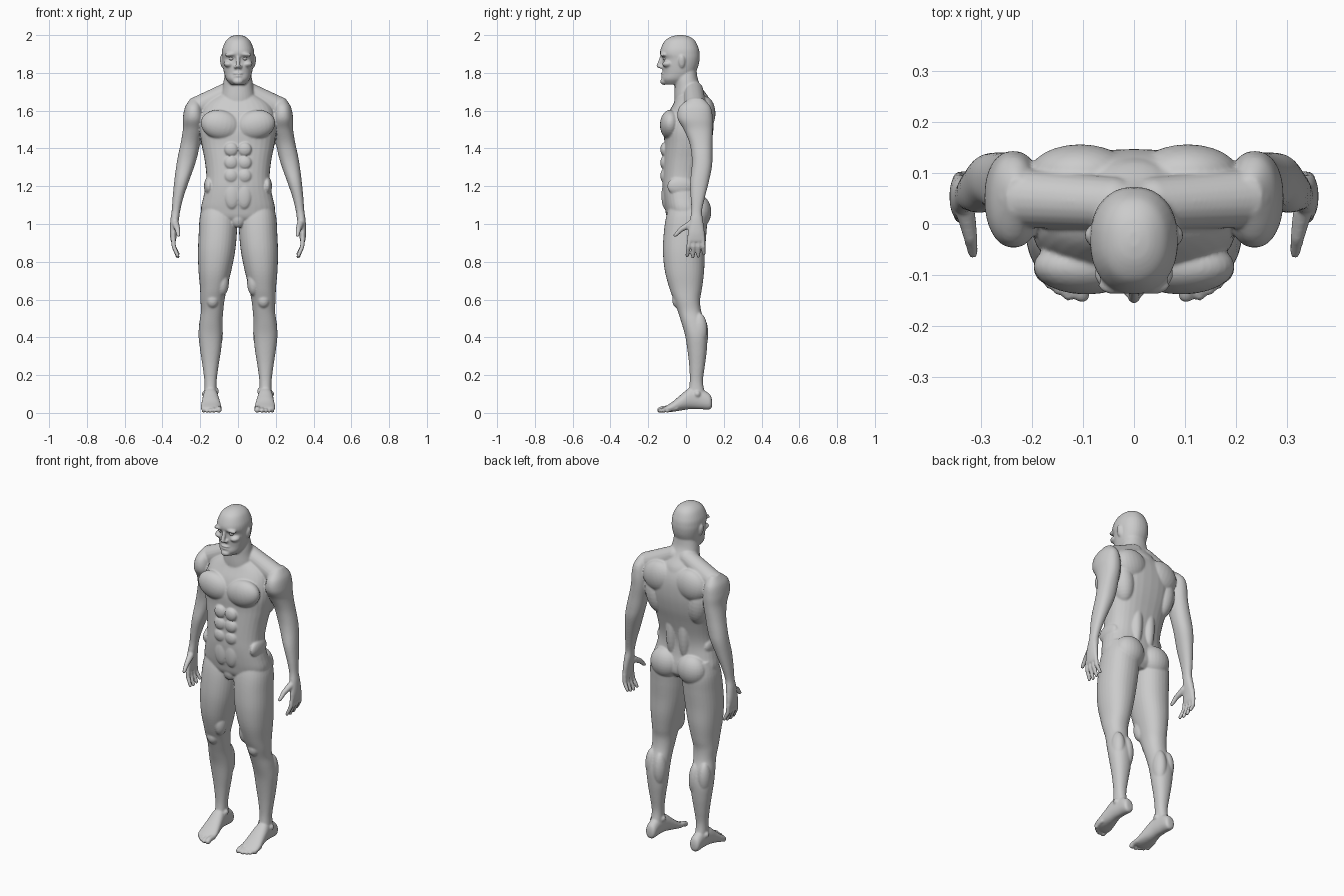
import bpy, bmesh, math
from mathutils import Vector, Matrix

SEG = 32


def power(v, e):
    return math.copysign(abs(v) ** e, v)


def spline(rows, steps=5):
    """Catmull-Rom interpolation between the listed cross-sections."""
    out = []
    for i in range(len(rows) - 1):
        a, b, c, d = (rows[max(0, min(len(rows) - 1, i + k))] for k in (-1, 0, 1, 2))
        for s in range(steps):
            t = s / steps
            out.append([0.5 * (2 * q + (r - p) * t + (2 * p - 5 * q + 4 * r - w) * t * t
                               + (3 * q - p - 3 * r + w) * t ** 3)
                        for p, q, r, w in zip(a, b, c, d)])
    return out + [rows[-1]]


def loft(bm, rows, along_y=False, n=2.2):
    """rows: (level, u0, u1, v0, v1) - bounds of a rounded section at each level."""
    rings = []
    for h, u0, u1, v0, v1 in spline(rows):
        ring = []
        for k in range(SEG):
            a = 2 * math.pi * k / SEG
            u = (u0 + u1) / 2 + (u1 - u0) / 2 * power(math.cos(a), 2 / n)
            v = (v0 + v1) / 2 + (v1 - v0) / 2 * power(math.sin(a), 2 / n)
            ring.append(bm.verts.new((u, h, v) if along_y else (u, v, h)))
        rings.append(ring)
    for r, s in zip(rings, rings[1:]):
        for k in range(SEG):
            j = (k + 1) % SEG
            bm.faces.new((r[k], r[j], s[j], s[k]))
    bm.faces.new(rings[0])
    bm.faces.new(rings[-1])


def blob(bm, c, r, tilt=0):
    """Ellipsoid muscle, tilted about the y axis."""
    m = Matrix.Translation(c) @ Matrix.Rotation(math.radians(tilt), 4, 'Y') @ Matrix.Diagonal((*r, 1))
    bmesh.ops.create_uvsphere(bm, u_segments=24, v_segments=16, radius=1, matrix=m)


def limb(bm, pts, radii):
    """Chain of tapered capsules."""
    for p, r in zip(pts, radii):
        blob(bm, p, (r, r, r))
    for p, q, r, s in zip(pts, pts[1:], radii, radii[1:]):
        p, q = Vector(p), Vector(q)
        d = q - p
        m = Matrix.Translation((p + q) / 2) @ d.to_track_quat('Z', 'Y').to_matrix().to_4x4()
        bmesh.ops.create_cone(bm, cap_ends=True, segments=20, radius1=r, radius2=s,
                              depth=d.length, matrix=m)


def finish(bm, name):
    bmesh.ops.recalc_face_normals(bm, faces=bm.faces)
    me = bpy.data.meshes.new(name)
    bm.to_mesh(me)
    bm.free()
    me.polygons.foreach_set("use_smooth", [True] * len(me.polygons))
    ob = bpy.data.objects.new(name, me)
    bpy.context.collection.objects.link(ob)
    mir = ob.modifiers.new("mirror", 'MIRROR')
    mir.use_mirror_merge = False
    return ob


def sym(rows):
    return [(z, -w, w, y0, y1) for z, w, y0, y1 in rows]


bm = bmesh.new()

# torso
loft(bm, sym([(1.69, .09, -.04, .10), (1.64, .165, -.065, .13), (1.58, .195, -.095, .145),
              (1.50, .203, -.115, .145), (1.42, .193, -.115, .132), (1.34, .177, -.12, .11),
              (1.26, .168, -.124, .09), (1.20, .171, -.125, .083), (1.14, .184, -.12, .088),
              (1.08, .196, -.111, .10), (1.03, .18, -.098, .10), (.995, .11, -.06, .07)]), n=2.4)

# neck and head
loft(bm, sym([(1.83, .06, -.05, .055), (1.77, .074, -.058, .062), (1.72, .082, -.06, .085),
              (1.67, .095, -.062, .12), (1.62, .10, -.06, .135)]))
loft(bm, sym([(2.0, .012, -.045, -.015), (1.992, .038, -.078, .018), (1.97, .064, -.112, .048),
              (1.93, .082, -.133, .067), (1.90, .086, -.137, .072), (1.875, .085, -.124, .072),
              (1.84, .081, -.125, .066), (1.80, .074, -.123, .05), (1.765, .062, -.127, .025),
              (1.738, .038, -.112, 0)]))

# face and ears
blob(bm, (.035, -.12, 1.899), (.036, .018, .012), 8)
limb(bm, [(0, -.128, 1.887), (0, -.144, 1.837)], [.009, .012])
blob(bm, (.012, -.131, 1.831), (.010, .012, .009))
blob(bm, (.05, -.096, 1.846), (.027, .03, .018), -10)
blob(bm, (0, -.121, 1.797), (.027, .013, .006))
blob(bm, (0, -.120, 1.783), (.023, .013, .007))
blob(bm, (0, -.115, 1.755), (.028, .022, .019))
blob(bm, (.086, -.022, 1.86), (.009, .017, .033), 8)

# leg
loft(bm, [(1.12, .03, .18, -.08, .09), (1.04, .006, .202, -.105, .112), (.95, .006, .208, -.118, .108),
          (.85, .016, .212, -.122, .10), (.75, .036, .209, -.112, .096), (.66, .058, .201, -.088, .085),
          (.60, .071, .199, -.066, .075), (.54, .078, .196, -.044, .08), (.48, .082, .204, -.025, .10),
          (.41, .083, .209, -.005, .113), (.33, .09, .20, .008, .11), (.25, .103, .188, .017, .10),
          (.17, .113, .178, .02, .09), (.11, .113, .178, .012, .10), (.06, .113, .178, 0, .125)])

# foot and toes
loft(bm, [(.138, .13, .16, .035, .065), (.125, .115, .175, .018, .10), (.07, .111, .18, .02, .13),
          (.02, .105, .186, .02, .132), (-.03, .095, .192, .012, .094), (-.07, .088, .197, .006, .06),
          (-.10, .087, .194, .004, .040), (-.115, .093, .18, .006, .03)], along_y=True)
for x, y, r in ((.102, -.138, .0155), (.128, -.139, .0115), (.147, -.129, .011),
                (.165, -.117, .0105), (.182, -.10, .010)):
    limb(bm, [(x, y + .05, .025), (x, y + .015, r + .007), (x, y, r)], [r, r * .95, r])

# arm and palm
loft(bm, [(1.665, .205, .25, .02, .09), (1.62, .19, .28, -.035, .13), (1.56, .18, .292, -.045, .142),
          (1.50, .185, .292, -.012, .142), (1.43, .20, .303, .018, .14), (1.36, .215, .318, .03, .14),
          (1.30, .233, .328, .03, .137), (1.22, .262, .338, .022, .12), (1.14, .289, .346, .025, .10),
          (1.07, .306, .351, .028, .085), (1.02, .313, .358, .02, .09), (.96, .323, .361, .01, .098),
          (.92, .327, .358, .008, .10), (.905, .332, .354, .014, .094)])

# fingers and thumb
for y0, y1, z in ((.02, .006, .832), (.044, .036, .826), (.067, .066, .83), (.089, .095, .842)):
    limb(bm, [(.343, y0, .93), (.34, (y0 + y1) / 2, .88), (.319, y1, z)], [.012, .0115, .0095])
limb(bm, [(.33, .025, 1.0), (.32, -.025, .972), (.315, -.057, .94)], [.019, .014, .010])

# shoulder slope
limb(bm, [(.04, .04, 1.705), (.215, .05, 1.617)], [.052, .058])

# muscles: chest, back, flank, seat, knee, calf, ankle
for c, r, tilt in (((.093, -.083, 1.525), (.105, .055, .078), -12),
                   ((.14, .065, 1.48), (.065, .072, .13), 8),
                   ((.105, .10, 1.585), (.10, .056, .09), 15),
                   ((.042, .065, 1.27), (.036, .04, .16), 0),
                   ((.155, -.03, 1.2), (.025, .07, .05), 0),
                   ((.088, .068, 1.065), (.088, .066, .088), 0),
                   ((0, -.072, 1.03), (.04, .03, .05), 0),
                   ((.083, -.045, .69), (.035, .042, .07), 0),
                   ((.135, -.043, .597), (.034, .03, .042), 0),
                   ((.118, .073, .42), (.038, .045, .10), 0),
                   ((.172, .07, .44), (.036, .043, .09), 0),
                   ((.114, .05, .115), (.013, .017, .017), 0),
                   ((.178, .06, .10), (.013, .017, .017), 0)):
    blob(bm, c, r, tilt)

# stomach muscles
for z in (1.395, 1.325, 1.255):
    blob(bm, (.036, -.116, z), (.036, .02, .036))
blob(bm, (.032, -.11, 1.15), (.04, .02, .07))

# fuse everything into one smooth skin
body = finish(bm, "body")
rm = body.modifiers.new("fuse", 'REMESH')
rm.mode = 'VOXEL'
rm.voxel_size = .005
rm.use_smooth_shade = True
sm = body.modifiers.new("soften", 'SMOOTH')
sm.factor = .5
sm.iterations = 5

# eyes
bm = bmesh.new()
blob(bm, (.034, -.109, 1.877), (.014, .014, .012))
finish(bm, "eyes")
